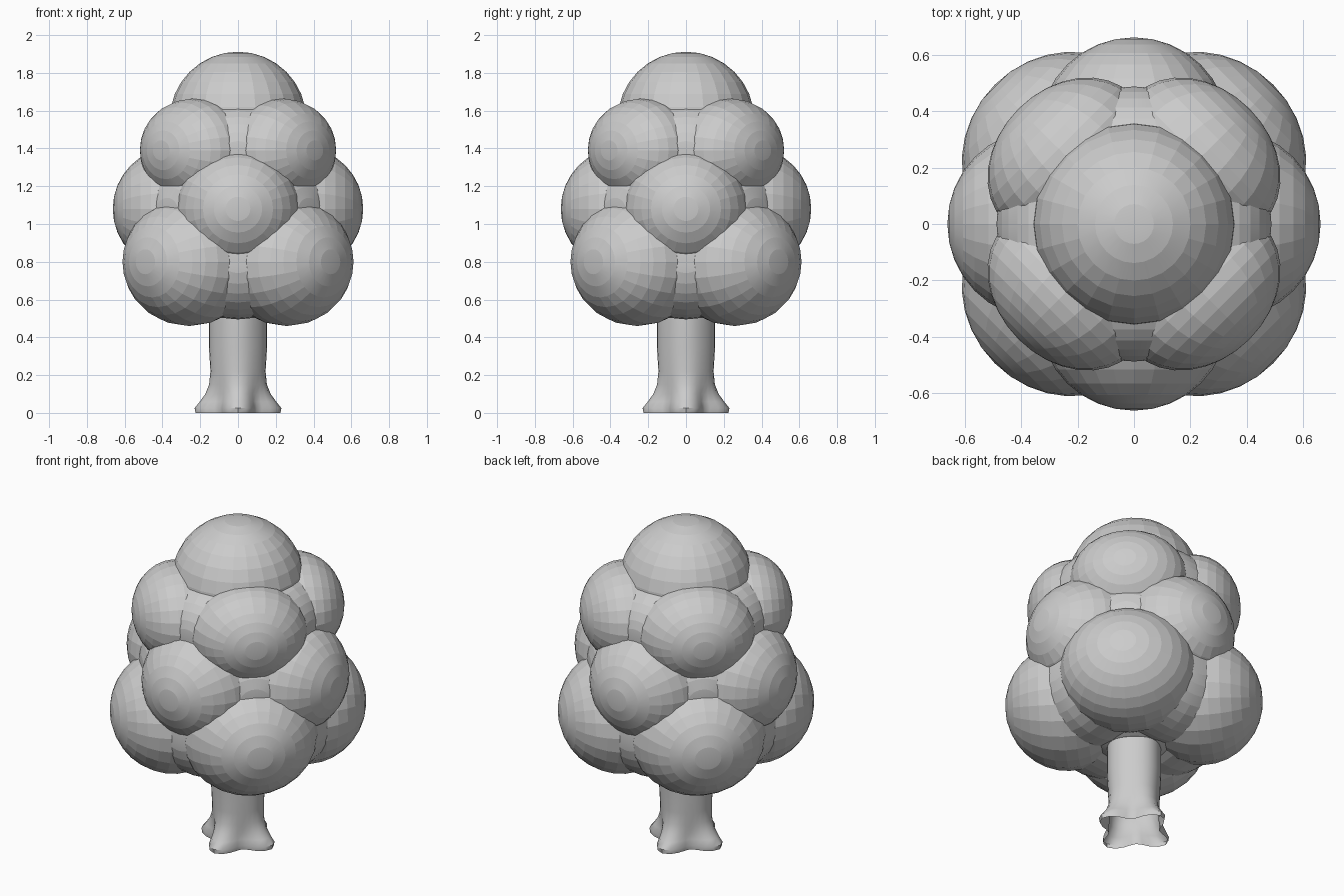
import bpy, bmesh, math
from mathutils import Matrix, Vector

default_cube = bpy.data.objects.get("Cube")
if default_cube:
    bpy.data.objects.remove(default_cube, do_unlink=True)

# One plain grey for the whole tree
grey = bpy.data.materials.new("plain_grey")
grey.use_nodes = True
grey.diffuse_color = (0.6, 0.6, 0.6, 1)
grey.node_tree.nodes["Principled BSDF"].inputs["Base Color"].default_value = (0.6, 0.6, 0.6, 1)


def finish(name, bm, smooth_angle):
    mesh = bpy.data.meshes.new(name)
    bm.to_mesh(mesh)
    bm.free()
    mesh.materials.append(grey)
    obj = bpy.data.objects.new(name, mesh)
    bpy.context.collection.objects.link(obj)
    bpy.ops.object.select_all(action='DESELECT')
    obj.select_set(True)
    bpy.context.view_layer.objects.active = obj
    bpy.ops.object.shade_smooth_by_angle(angle=math.radians(smooth_angle))


def add_ball(bm, centre, size, outward=(0, 0, 1)):
    # Ellipsoid with its pole outward; size is (sideways, vertical, outward)
    turn = Vector(outward).to_track_quat('Z', 'Y').to_matrix().to_4x4()
    place = Matrix.Translation(centre) @ turn @ Matrix.Diagonal((*size, 1))
    bmesh.ops.create_uvsphere(bm, u_segments=24, v_segments=16, radius=1, matrix=place)


def foliage_tier(name, height, start_angle, reach, ball, bridge):
    # Four balls in a ring, with a long ball bridging each pair of neighbours
    bm = bmesh.new()
    for i in range(4):
        for angle, distance, size in ((0, reach, ball), (math.pi / 4, reach * math.sqrt(0.5), bridge)):
            a = start_angle + i * math.pi / 2 + angle
            out = Vector((math.cos(a), math.sin(a), 0))
            add_ball(bm, out * distance + Vector((0, 0, height)), size, out)
    finish(name, bm, 8)


def single_ball(name, height, size):
    bm = bmesh.new()
    add_ball(bm, (0, 0, height), size)
    finish(name, bm, 8)


# Foliage, from the bottom up
diagonal = math.pi / 4
single_ball("foliage_underside", 0.8, (0.4, 0.4, 0.31))
foliage_tier("lower_foliage", 0.8, diagonal, 0.365, (0.372, 0.34, 0.335), (0.43, 0.305, 0.305))
foliage_tier("middle_foliage", 1.08, 0, 0.335, (0.335, 0.328, 0.328), (0.4, 0.3, 0.3))
foliage_tier("upper_foliage", 1.39, diagonal, 0.33, (0.32, 0.275, 0.25), (0.36, 0.25, 0.255))
single_ball("top_foliage", 1.55, (0.362, 0.362, 0.362))

# Trunk: (height, radius, root lobe size) up an open tube, flaring into four roots
sections = [(0, 0.18, 0.045), (0.025, 0.185, 0.045), (0.06, 0.168, 0.034), (0.1, 0.153, 0.02),
            (0.15, 0.145, 0.008), (0.22, 0.143, 0.003), (0.35, 0.15, 0.004), (0.6, 0.15, 0.004)]
sides = 32
bm = bmesh.new()
rings = []
for z, radius, lobe in sections:
    ring = []
    for i in range(sides):
        a = math.tau * i / sides
        r = radius + lobe * math.cos(4 * a)
        ring.append(bm.verts.new((r * math.cos(a), r * math.sin(a), z)))
    rings.append(ring)
for low, high in zip(rings, rings[1:]):
    for i in range(sides):
        j = (i + 1) % sides
        bm.faces.new((low[i], low[j], high[j], high[i]))
finish("trunk", bm, 40)
